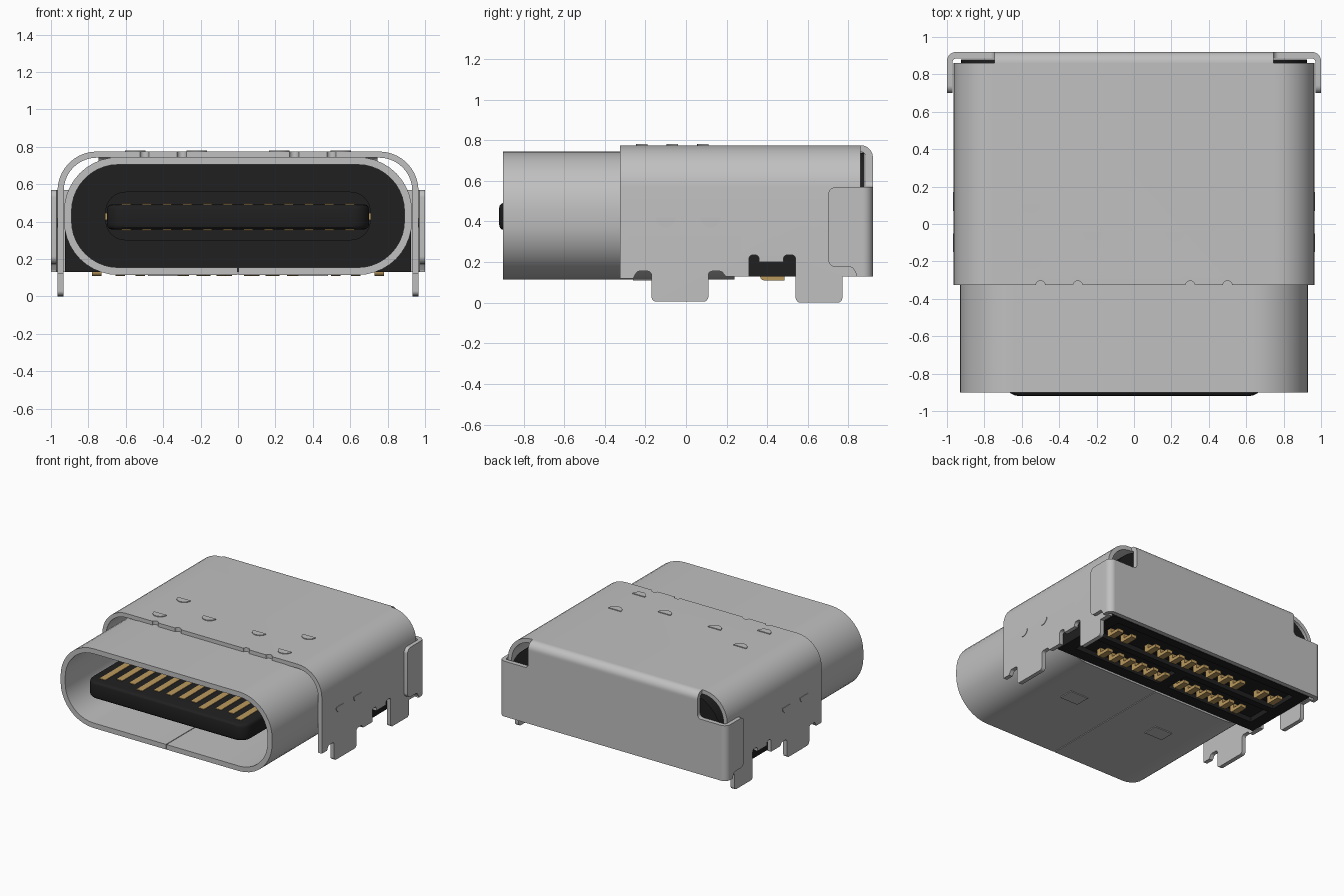
import bpy, bmesh, math
from mathutils import Vector

if "Cube" in bpy.data.objects:
    bpy.data.objects.remove(bpy.data.objects["Cube"])


def material(name, rgb):
    m = bpy.data.materials.new(name)
    m.diffuse_color = (*rgb, 1)
    m.use_nodes = True
    m.node_tree.nodes["Principled BSDF"].inputs["Base Color"].default_value = m.diffuse_color
    return m


STEEL = material("brushed steel", (0.53, 0.53, 0.53))
BLACK = material("black plastic", (0.014, 0.014, 0.015))
GOLD = material("gold contact", (0.50, 0.32, 0.11))


def rounded(pts, n=10):
    """Polygon from (u, v[, fillet radius]) corners."""
    out = []
    for i, p in enumerate(pts):
        c = Vector(p[:2])
        r = p[2] if len(p) > 2 else 0
        if not r:
            out.append(c)
            continue
        d1 = (Vector(pts[i - 1][:2]) - c).normalized()
        d2 = (Vector(pts[(i + 1) % len(pts)][:2]) - c).normalized()
        half = d1.angle(d2) / 2
        o = c + (d1 + d2).normalized() * (r / math.sin(half))
        s, e = c + d1 * (r / math.tan(half)) - o, c + d2 * (r / math.tan(half)) - o
        a0 = math.atan2(s.y, s.x)
        da = (math.atan2(e.y, e.x) - a0 + math.pi) % (2 * math.pi) - math.pi
        out += [o + r * Vector((math.cos(a0 + da * k / n), math.sin(a0 + da * k / n)))
                for k in range(n + 1)]
    return out


def smooth(ob):
    bpy.ops.object.select_all(action='DESELECT')
    ob.select_set(True)
    bpy.context.view_layer.objects.active = ob
    bpy.ops.object.shade_smooth_by_angle(angle=math.radians(30))


def prism(name, pts, axis, a, b, mat, bevel=0):
    """Extrude an outline along axis: x uses (y,z), y uses (x,z), z uses (x,y)."""
    place = {'x': lambda p, h: (h, p[0], p[1]),
             'y': lambda p, h: (p[0], h, p[1]),
             'z': lambda p, h: (p[0], p[1], h)}[axis]
    poly = rounded(pts)
    bm = bmesh.new()
    lo = [bm.verts.new(place(p, a)) for p in poly]
    hi = [bm.verts.new(place(p, b)) for p in poly]
    bm.faces.new(lo)
    bm.faces.new(hi)
    for i in range(len(poly)):
        bm.faces.new((lo[i - 1], lo[i], hi[i], hi[i - 1]))
    bmesh.ops.recalc_face_normals(bm, faces=bm.faces)
    if bevel:
        rim = [e for f in bm.faces if len(f.verts) == len(poly) for e in f.edges]
        bmesh.ops.bevel(bm, geom=list(set(rim)), offset=bevel, segments=3,
                        profile=0.5, affect='EDGES')
    me = bpy.data.meshes.new(name)
    bm.to_mesh(me)
    bm.free()
    me.materials.append(mat)
    ob = bpy.data.objects.new(name, me)
    bpy.context.collection.objects.link(ob)
    smooth(ob)
    return ob


def rect(x0, x1, y0, y1, r=0):
    return [(x0, y0, r), (x1, y0, r), (x1, y1, r), (x0, y1, r)]


def box(name, x0, x1, y0, y1, z0, z1, mat):
    return prism(name, rect(x0, x1, y0, y1), 'z', z0, z1, mat)


def cut(ob, cutters):
    for c in cutters:
        m = ob.modifiers.new("cut", 'BOOLEAN')
        m.object, m.solver = c, 'EXACT'
    bpy.context.view_layer.update()
    ev = ob.evaluated_get(bpy.context.evaluated_depsgraph_get())
    me = bpy.data.meshes.new_from_object(ev)
    ob.modifiers.clear()
    ob.data = me
    me.materials.clear()
    me.materials.append(STEEL)
    for c in cutters:
        bpy.data.objects.remove(c)
    smooth(ob)


def half_disc(u, v, r, sign=-1):
    return [(u + r * math.cos(sign * math.pi * k / 10),
             v + r * math.sin(sign * math.pi * k / 10)) for k in range(11)]


# Inner mouth tube, rolled from sheet with a seam underneath
prism("mouth_tube", [
    (0.003, 0.115), (0.93, 0.115, 0.29), (0.93, 0.745, 0.29),
    (-0.93, 0.745, 0.29), (-0.93, 0.115, 0.29), (-0.003, 0.115),
    (-0.003, 0.155), (-0.89, 0.155, 0.25), (-0.89, 0.705, 0.25),
    (0.89, 0.705, 0.25), (0.89, 0.155, 0.25), (0.003, 0.155)], 'y', -0.9, 0.24, STEEL)

# Outer cover: an upside-down U with its lower edge trimmed into legs
cover = prism("outer_cover", [
    (-0.965, 0), (-0.965, 0.775, 0.21), (0.965, 0.775, 0.21), (0.965, 0),
    (0.932, 0), (0.932, 0.742, 0.177), (-0.932, 0.742, 0.177), (-0.932, 0)],
    'y', -0.325, 0.86, STEEL)
trim = prism("leg_trim", [
    (-0.5, -0.1), (-0.5, 0.12), (-0.26, 0.12), (-0.24, 0.155, 0.02),
    (-0.17, 0.155, 0.02), (-0.17, 0.005, 0.025), (0.11, 0.005, 0.025),
    (0.11, 0.155, 0.02), (0.175, 0.155, 0.02), (0.195, 0.13), (0.31, 0.13),
    (0.31, 0.235, 0.02), (0.36, 0.235, 0.02), (0.36, 0.2), (0.48, 0.2),
    (0.48, 0.235, 0.02), (0.54, 0.235, 0.02), (0.54, 0.0, 0.025),
    (0.77, 0.0, 0.025), (0.77, 0.13), (1.0, 0.13), (1.0, -0.1)], 'x', -1.2, 1.2, STEEL)
reliefs = [prism("relief", half_disc(x, -0.33, 0.026, 1), 'z', 0.7, 0.85, STEEL)
           for x in (-0.5, -0.3, 0.3, 0.5)]
cut(cover, [trim] + reliefs)

# Rear plate with a neck that bends over into the top
prism("rear_plate", [
    (-0.95, 0.13), (0.95, 0.13), (0.95, 0.57), (0.745, 0.57, 0.03), (0.745, 0.705),
    (-0.745, 0.705), (-0.745, 0.57, 0.03), (-0.95, 0.57)], 'y', 0.885, 0.92, STEEL)
prism("rear_bend", [
    (0.86, 0.775), (0.92, 0.775, 0.059), (0.92, 0.705), (0.885, 0.705),
    (0.885, 0.742, 0.024), (0.86, 0.742)], 'x', -0.745, 0.745, STEEL)

for s, side in ((1, "right"), (-1, "left")):
    # Rear plate wraps round onto the sides
    prism(side + "_rear_corner", [
        (s * 0.95, 0.92), (s, 0.92, 0.049), (s, 0.84), (s * 0.97, 0.84),
        (s * 0.97, 0.885, 0.019), (s * 0.95, 0.885)], 'z', 0.13, 0.57, STEEL)
    prism(side + "_rear_wing", [
        (0.84, 0.57), (0.7, 0.57, 0.04), (0.7, 0.175, 0.04), (0.82, 0.175, 0.02),
        (0.84, 0.14)], 'x', s * 0.97, s, STEEL)
    # Stamped half-round marks and spring pads
    for x, y in ((0.55, 0.11), (0.55, -0.19), (0.22, -0.04)):
        prism(side + "_top_stamp", half_disc(s * x, y, 0.055), 'z', 0.77, 0.781, STEEL)
    for y in (-0.1, 0.12):
        prism(side + "_side_stamp", half_disc(y, 0.42, 0.05), 'x',
              s * 0.96, s * 0.969, STEEL)
    x0, x1 = sorted((s * 0.32, s * 0.48))
    box(side + "_spring_pad", x0, x1, -0.26, -0.14, 0.109, 0.12, STEEL)
    # Housing end block and side latch contact
    x0, x1 = sorted((s * 0.83, s * 0.925))
    box(side + "_housing_end", x0, x1, 0.24, 0.875, 0.13, 0.2, BLACK)
    x0, x1 = sorted((s * 0.69, s * 0.712))
    box(side + "_latch_contact", x0, x1, -0.62, 0.05, 0.41, 0.445, GOLD)

# Plastic housing, with rails underneath
prism("housing", [
    (-0.925, 0.17), (0.925, 0.17), (0.925, 0.74, 0.285), (-0.925, 0.74, 0.285)],
    'y', 0.235, 0.88, BLACK)
for y0, y1 in ((0.24, 0.33), (0.525, 0.58), (0.81, 0.88)):
    box("housing_rail", -0.9, 0.9, y0, y1, 0.13, 0.18, BLACK)

# Stepped collar and tongue inside the mouth
prism("collar", rect(-0.71, 0.71, 0.3, 0.56, 0.11), 'y', 0.0, 0.26, BLACK)
prism("tongue", [(-0.7, 0.1), (-0.7, -0.92, 0.09), (0.7, -0.92, 0.09), (0.7, 0.1)],
      'z', 0.358, 0.492, BLACK, 0.025)

# Contacts on both faces of the tongue
for i in range(12):
    x = (i - 5.5) * 0.1085
    y0 = -0.85 if i in (0, 3, 8, 11) else -0.79
    for z in (0.354, 0.49):
        box("tongue_contact", x - 0.025, x + 0.025, y0, 0.02, z, z + 0.006, GOLD)

# Two rows of solder tails under the housing
rear_row = [(i - 3.5) * 0.115 for i in range(8)] + [-0.755, -0.63, 0.63, 0.755]
front_row = [s * (0.09 + i * 0.108) for s in (-1, 1) for i in range(6)]
for row, y in ((rear_row, 0.69), (front_row, 0.425)):
    for x in row:
        prism("solder_tail", [
            (y - 0.06, 0.18), (y - 0.06, 0.11, 0.02), (y + 0.06, 0.11),
            (y + 0.06, 0.135), (y - 0.02, 0.135), (y - 0.02, 0.18)],
            'x', x - 0.025, x + 0.025, GOLD)
# Divider between the two groups of front tails
box("row_divider", -0.045, 0.045, 0.33, 0.53, 0.13, 0.18, BLACK)
